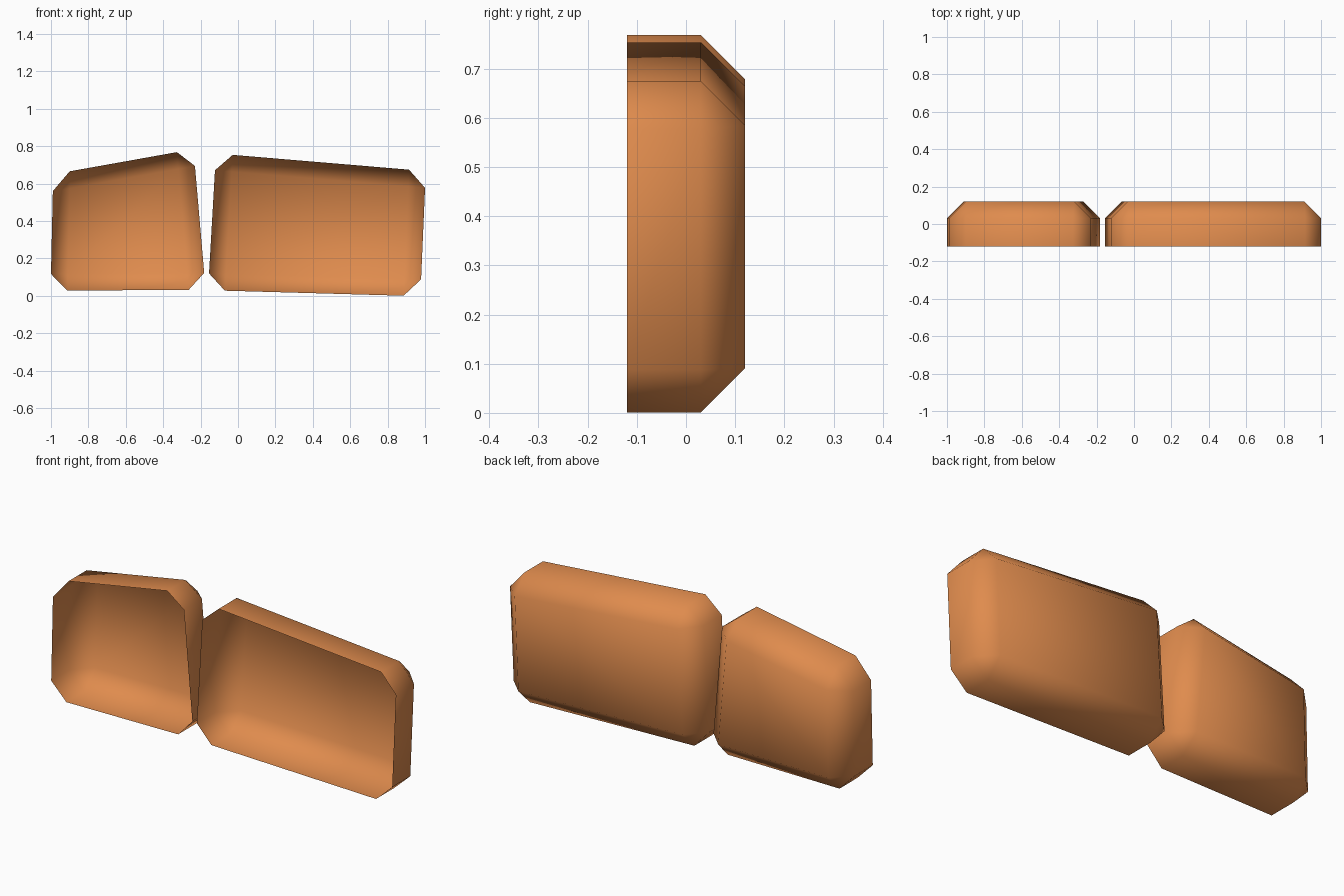
import bpy
import bmesh

if "Cube" in bpy.data.objects:
    bpy.data.objects.remove(bpy.data.objects["Cube"])

orange = bpy.data.materials.new("clay orange")
orange.diffuse_color = (0.74, 0.26, 0.075, 1)
orange.use_nodes = True
orange.node_tree.nodes["Principled BSDF"].inputs["Base Color"].default_value = orange.diffuse_color

FRONT, BACK, BEVEL = -0.12, 0.12, 0.09


def shell(name, corners):
    """Open-fronted box over a four-cornered outline, with chamfered edges."""
    bm = bmesh.new()
    front = [bm.verts.new((x, FRONT, z)) for x, z in corners]
    back = [bm.verts.new((x, BACK, z)) for x, z in corners]
    bm.faces.new(back)
    for i in range(4):
        j = (i + 1) % 4
        bm.faces.new((front[i], front[j], back[j], back[i]))
    bmesh.ops.recalc_face_normals(bm, faces=bm.faces)
    # make sure the back panel faces outwards (+y)
    panel = max(bm.faces, key=lambda f: f.calc_center_median().y)
    if panel.normal.y < 0:
        bmesh.ops.reverse_faces(bm, faces=bm.faces)
    edges = [e for e in bm.edges if not e.is_boundary]
    bmesh.ops.bevel(bm, geom=edges, offset=BEVEL, offset_type='OFFSET',
                    segments=1, profile=0.5, affect='EDGES')
    for f in bm.faces:
        f.smooth = True
    mesh = bpy.data.meshes.new(name)
    bm.to_mesh(mesh)
    bm.free()
    mesh.materials.append(orange)
    obj = bpy.data.objects.new(name, mesh)
    bpy.context.collection.objects.link(obj)
    return obj


# short block on the left, long block on the right
shell("short_block", [(-1.002, 0.027), (-0.173, 0.033), (-0.238, 0.784), (-0.988, 0.65)])
shell("long_block", [(-0.16, 0.03), (0.975, -0.002), (1.004, 0.667), (-0.118, 0.761)])
